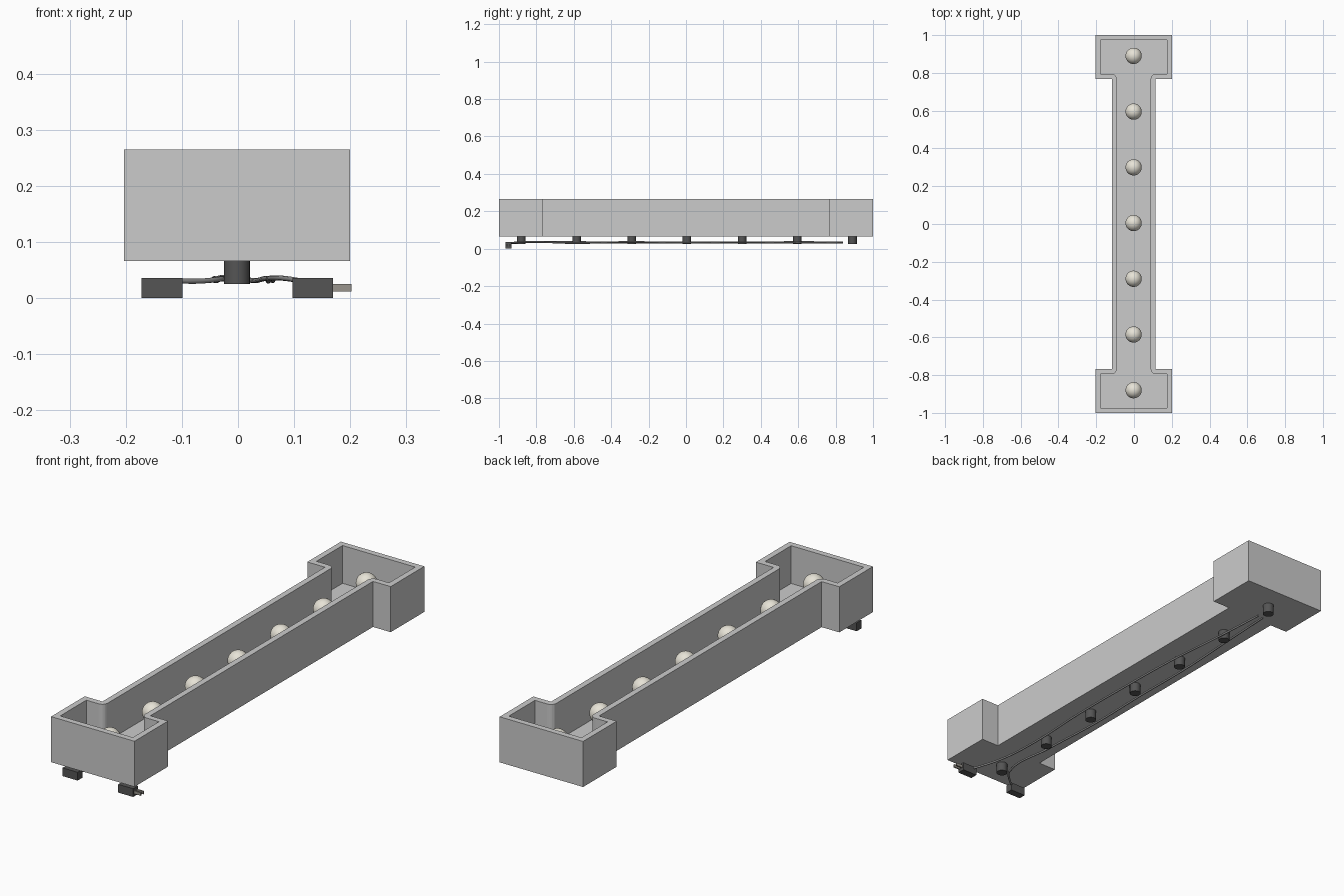
import bpy, bmesh, math
from mathutils import Vector

if "Cube" in bpy.data.objects:
    bpy.data.objects.remove(bpy.data.objects["Cube"])

CX = -0.0015                       # housing centre in x
Z0, FLOOR, Z1 = 0.066, 0.10, 0.265   # underside, inner floor, rim
WALL = 0.026


def material(name, rgb):
    m = bpy.data.materials.new(name)
    m.diffuse_color = (*rgb, 1)
    m.use_nodes = True
    m.node_tree.nodes["Principled BSDF"].inputs["Base Color"].default_value = m.diffuse_color
    return m


DARK = material("dark_plastic", (0.09, 0.09, 0.09))
IVORY = material("ivory_bulb", (0.80, 0.77, 0.68))
METAL = material("dull_metal", (0.32, 0.30, 0.27))
WIRE = material("grey_wire", (0.28, 0.28, 0.28))


def finish(bm, name, mat=None, smooth=False):
    bmesh.ops.recalc_face_normals(bm, faces=bm.faces)
    me = bpy.data.meshes.new(name)
    bm.to_mesh(me)
    bm.free()
    ob = bpy.data.objects.new(name, me)
    bpy.context.collection.objects.link(ob)
    if mat:
        me.materials.append(mat)
    if smooth:
        bpy.ops.object.select_all(action='DESELECT')
        bpy.context.view_layer.objects.active = ob
        ob.select_set(True)
        bpy.ops.object.shade_smooth_by_angle(angle=math.radians(40))
    return ob


def mirrored_outline(quarter):
    """Complete a quarter outline (+x +y, from stem to top) into a closed loop."""
    top_left = [(-x, y) for x, y in reversed(quarter)]
    half = quarter + top_left
    return half + [(-x, -y) for x, y in half]


def prism(name, outline, z0, z1):
    bm = bmesh.new()
    face = bm.faces.new([bm.verts.new((x + CX, y, z0)) for x, y in outline])
    ext = bmesh.ops.extrude_face_region(bm, geom=[face])
    verts = [g for g in ext["geom"] if isinstance(g, bmesh.types.BMVert)]
    bmesh.ops.translate(bm, vec=(0, 0, z1 - z0), verts=verts)
    return finish(bm, name)


def box(name, lo, hi, mat):
    lo, hi = Vector(lo), Vector(hi)
    bm = bmesh.new()
    bmesh.ops.create_cube(bm, size=1)
    bmesh.ops.scale(bm, vec=hi - lo, verts=bm.verts)
    bmesh.ops.translate(bm, vec=(lo + hi) / 2, verts=bm.verts)
    return finish(bm, name, mat)


def wire(name, points, radius=0.0045):
    cu = bpy.data.curves.new(name, 'CURVE')
    cu.dimensions = '3D'
    cu.bevel_depth = radius
    cu.bevel_resolution = 2
    cu.use_fill_caps = True
    cu.resolution_u = 6
    sp = cu.splines.new('BEZIER')
    sp.bezier_points.add(len(points) - 1)
    for bp, p in zip(sp.bezier_points, points):
        bp.co = p
        bp.handle_left_type = bp.handle_right_type = 'AUTO'
    cu.materials.append(WIRE)
    ob = bpy.data.objects.new(name, cu)
    bpy.context.collection.objects.link(ob)
    return ob


# Open tray: flanged beam outline, hollowed with a rounded inner offset
STEM, HALF, SHOULDER = 0.116, 0.2015, 0.768
outer = [(STEM, SHOULDER), (HALF, SHOULDER), (HALF, 1.0)]
arc = [(STEM - WALL * math.cos(a), SHOULDER + WALL * math.sin(a))
       for a in (math.radians(15 * i) for i in range(7))]
inner = arc + [(HALF - WALL, SHOULDER + WALL), (HALF - WALL, 1.0 - WALL)]

housing = prism("housing", mirrored_outline(outer), Z0, Z1)
cutter = prism("housing_cutter", mirrored_outline(inner), FLOOR, Z1 + 0.1)
mod = housing.modifiers.new("hollow", 'BOOLEAN')
mod.operation = 'DIFFERENCE'
mod.solver = 'EXACT'
mod.object = cutter
bpy.context.view_layer.objects.active = housing
bpy.ops.object.modifier_apply(modifier="hollow")
bpy.data.objects.remove(cutter)

# Row of seven bulbs on sockets passing through the floor
for i in range(7):
    y = 0.005 + (i - 3) * 0.295
    bm = bmesh.new()
    bmesh.ops.create_cone(bm, cap_ends=True, segments=24, radius1=0.023,
                          radius2=0.023, depth=0.135)
    bmesh.ops.translate(bm, vec=(-0.002, y, 0.025 + 0.0675), verts=bm.verts)
    finish(bm, f"bulb_socket_{i + 1}", DARK, True)
    bm = bmesh.new()
    bmesh.ops.create_uvsphere(bm, u_segments=32, v_segments=16, radius=0.043)
    bmesh.ops.translate(bm, vec=(-0.002, y, 0.18), verts=bm.verts)
    finish(bm, f"bulb_{i + 1}", IVORY, True)

# Connector blocks at the front, the right one with two prongs
box("socket_connector", (-0.172, -0.965, 0), (-0.099, -0.932, 0.036), DARK)
box("plug_connector", (0.097, -0.965, 0), (0.169, -0.932, 0.036), DARK)
for i, y in enumerate((-0.957, -0.940)):
    box(f"plug_prong_{i + 1}", (0.165, y - 0.003, 0.012),
        (0.202, y + 0.003, 0.025), METAL)

# Two supply wires slung along either side of the sockets
wire("plug_wire", [
    (0.115, -0.945, 0.030), (0.092, -0.90, 0.034), (0.062, -0.80, 0.036),
    (0.054, -0.60, 0.030), (0.058, -0.30, 0.036), (0.062, 0.0, 0.031),
    (0.050, 0.30, 0.035), (0.030, 0.60, 0.031), (0.012, 0.84, 0.034)])
wire("socket_wire", [
    (-0.115, -0.945, 0.031), (-0.075, -0.915, 0.030), (-0.028, -0.86, 0.034),
    (-0.034, -0.60, 0.036), (-0.042, -0.30, 0.031), (-0.042, 0.0, 0.035),
    (-0.038, 0.30, 0.031), (-0.028, 0.60, 0.036), (-0.012, 0.84, 0.032)])
